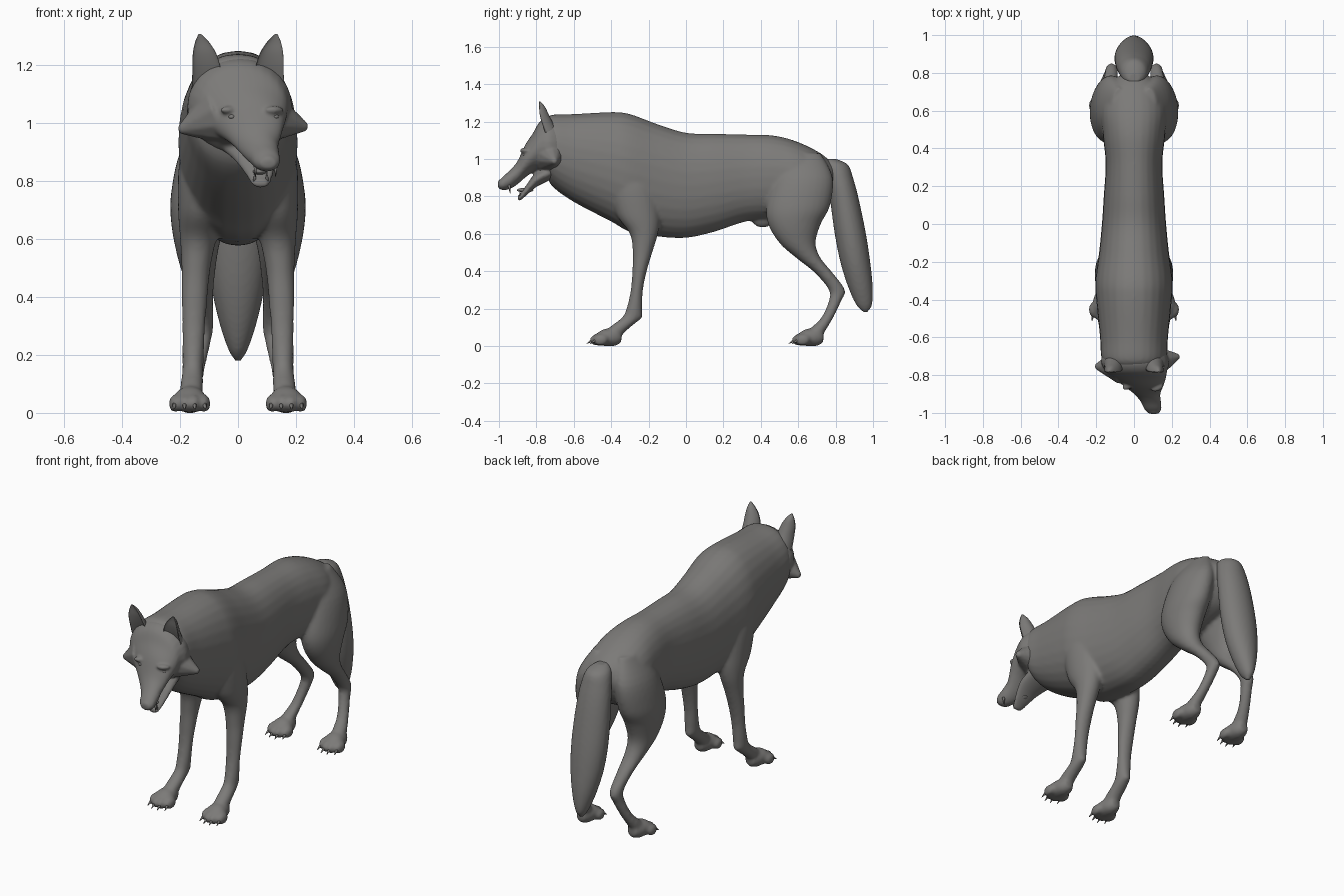
import bpy
import bmesh
from math import cos, sin, pi
from mathutils import Matrix, Vector

old = bpy.data.objects.get("Cube")
if old:
    bpy.data.objects.remove(old, do_unlink=True)

# One flat fur colour
fur = bpy.data.materials.new("warm grey fur")
fur.use_nodes = True
fur.diffuse_color = (.2, .195, .188, 1)
shader = fur.node_tree.nodes["Principled BSDF"]
shader.inputs["Base Color"].default_value = fur.diffuse_color
shader.inputs["Roughness"].default_value = .8


def spline(rows, steps):
    """Smoothly interpolate rows of numbers."""
    rows = [Vector(row) for row in rows]
    result = []
    for i in range(len(rows) - 1):
        before, start = rows[max(i - 1, 0)], rows[i]
        end, after = rows[i + 1], rows[min(i + 2, len(rows) - 1)]
        for step in range(steps):
            t = step / steps
            into, out = (end - before) / 2, (after - start) / 2
            gap = end - start
            result.append(start + into * t + (3 * gap - 2 * into - out) * t ** 2
                          + (into + out - 2 * gap) * t ** 3)
    return result + [rows[-1]]


def loft(bm, axis, rows, side=1, shift=0, dent=0, power=1, steps=5, sides=28):
    """Skin oval slices; a row is position, then low and high of both other axes."""
    rings = []
    for at, low_u, high_u, low_v, high_v in spline(rows, steps):
        ring = []
        for k in range(sides):
            c, s = cos(2 * pi * k / sides), sin(2 * pi * k / sides)
            c, s = [abs(n) ** power * (1 if n > 0 else -1) for n in (c, s)]
            if s < 0:
                s *= 1 - dent
            u = (low_u + high_u + (high_u - low_u) * c) / 2
            v = (low_v + high_v + (high_v - low_v) * s) / 2
            point = (u, at, v) if axis == "y" else (u, v, at)
            ring.append(bm.verts.new((point[0] * side, point[1] + shift, point[2])))
        rings.append(ring)
    for a, b in zip(rings, rings[1:]):
        for k in range(sides):
            n = (k + 1) % sides
            bm.faces.new((a[k], a[n], b[n], b[k]))
    bm.faces.new(rings[0])
    bm.faces.new(rings[-1])


def blob(bm, centre, size, turn=0):
    """Add an ellipsoid with the given half sizes."""
    matrix = (Matrix.Translation(centre) @ Matrix.Rotation(turn, 4, "Z")
              @ Matrix.Diagonal((*size, 1)))
    bmesh.ops.create_uvsphere(bm, u_segments=20, v_segments=12, radius=1, matrix=matrix)


def spike(bm, start, end, radius):
    """Add a pointed cone between two points."""
    start, end = Vector(start), Vector(end)
    way = end - start
    matrix = (Matrix.Translation((start + end) / 2)
              @ way.to_track_quat("Z", "Y").to_matrix().to_4x4())
    bmesh.ops.create_cone(bm, cap_ends=True, segments=10, radius1=radius,
                          radius2=radius / 8, depth=way.length, matrix=matrix)


def finish(name, bm, voxel=0, relax=5):
    """Make the object, optionally fusing its overlapping pieces."""
    bmesh.ops.recalc_face_normals(bm, faces=bm.faces)
    mesh = bpy.data.meshes.new(name)
    bm.to_mesh(mesh)
    bm.free()
    mesh.materials.append(fur)
    obj = bpy.data.objects.new(name, mesh)
    bpy.context.collection.objects.link(obj)
    for face in mesh.polygons:
        face.use_smooth = True
    if voxel:
        fuse = obj.modifiers.new("fuse", "REMESH")
        fuse.mode = "VOXEL"
        fuse.voxel_size = voxel
        fuse.use_smooth_shade = True
        soften = obj.modifiers.new("soften", "SMOOTH")
        soften.factor = .5
        soften.iterations = relax
    return obj


# Torso: position along the back, half width, belly height, back height
torso = [(-.76, .12, .96, 1.2), (-.72, .17, .86, 1.235), (-.6, .18, .77, 1.24),
         (-.4, .2, .665, 1.25), (-.3, .205, .61, 1.24), (-.15, .185, .585, 1.185),
         (0, .17, .578, 1.14), (.15, .16, .61, 1.135), (.32, .15, .665, 1.13),
         (.47, .165, .68, 1.125), (.6, .175, .7, 1.09), (.72, .14, .75, 1.03),
         (.79, .07, .85, .97)]
# Legs: height, inner and outer side, front and back
foreleg = [(.95, .06, .18, -.4, -.2), (.85, .04, .205, -.41, -.16),
           (.7, .05, .207, -.37, -.14), (.6, .075, .2, -.3, -.15),
           (.5, .095, .195, -.285, -.18), (.4, .105, .195, -.287, -.21),
           (.3, .113, .192, -.295, -.23), (.2, .118, .192, -.318, -.235),
           (.15, .12, .192, -.345, -.24), (.09, .12, .2, -.42, -.31),
           (.04, .125, .2, -.45, -.36)]
hindleg = [(1.03, .04, .12, .52, .72), (.9, .03, .2, .47, .785),
           (.75, .04, .232, .43, .77), (.65, .05, .23, .44, .72),
           (.55, .07, .212, .5, .693), (.47, .08, .19, .59, .72),
           (.39, .085, .168, .69, .785), (.3, .085, .152, .763, .85),
           (.24, .095, .157, .763, .83), (.15, .115, .177, .722, .787),
           (.08, .125, .2, .65, .745), (.04, .13, .2, .63, .72)]
paw = [(-.345, .14, .19, .02, .07), (-.38, .12, .21, 0, .09),
       (-.44, .11, .222, 0, .09), (-.485, .125, .215, .005, .06)]
paw_shift = 1.08

body = bmesh.new()
loft(body, "y", [(y, -w, w, low, high) for y, w, low, high in torso], power=.92)
blob(body, (0, .41, .68), (.035, .06, .048))
claws = bmesh.new()
for side in (1, -1):
    loft(body, "z", foreleg, side)
    loft(body, "z", hindleg, side)
    blob(body, (.155 * side, -.25, .16), (.02, .02, .02))
    for shift in (0, paw_shift):
        loft(body, "y", paw, side, shift)
        # Four splayed toes, the middle pair longer
        for toe in (-1.5, -.5, .5, 1.5):
            x = (.167 + toe * .034) * side
            y = -.485 + abs(toe) * .018 + shift
            blob(body, (x, y, .032), (.021, .04, .031), -toe * side * .1)
            spike(claws, (x, y - .025, .03), (x + toe * side * .003, y - .055, .012), .009)
finish("body", body, .01, 6)
finish("claws", claws)

# Tail hanging behind the hips
tail = bmesh.new()
loft(tail, "z", [(1.0, -.03, .03, .74, .8), (.97, -.065, .065, .73, .865),
                 (.9, -.085, .085, .75, .893), (.78, -.098, .098, .77, .925),
                 (.6, -.104, .104, .795, .962), (.45, -.094, .094, .825, .985),
                 (.32, -.067, .067, .865, .998), (.22, -.034, .034, .91, .995),
                 (.18, -.01, .01, .95, .97)])
finish("tail", tail, .01, 3)

# Head turned to its left: skull and muzzle, lower jaw, cheeks and brows
head = bmesh.new()
loft(head, "y", [(-.62, -.14, .14, .9, 1.2), (-.72, -.175, .185, .89, 1.225),
                 (-.78, -.15, .175, .92, 1.2), (-.82, -.105, .168, .925, 1.135),
                 (-.86, -.05, .155, .9, 1.075), (-.9, .0, .14, .865, .99),
                 (-.94, .035, .143, .84, .94), (-.98, .055, .145, .833, .905),
                 (-1.005, .08, .13, .845, .875)])
loft(head, "y", [(-.72, -.07, .13, .89, .97), (-.8, -.02, .135, .85, .93),
                 (-.85, .02, .125, .808, .865), (-.885, .045, .112, .778, .815),
                 (-.9, .06, .1, .782, .805)])
for tip, start in (((-.205, -.755, .975), (-.08, -.75, 1.02)),
                   ((.24, -.7, .985), (.1, -.73, 1.02))):
    spike(head, start, tip, .1)
for x, y in ((-.03, -.855), (.125, -.865)):
    blob(head, (x, y, 1.045), (.035, .02, .014), .5)
blob(head, (.105, -.992, .87), (.027, .016, .019))
finish("head", head, .007, 5)

# Eyes, fangs and tongue
features = bmesh.new()
for x, y in ((-.02, -.862), (.13, -.863)):
    blob(features, (x, y, 1.022), (.013, .011, .009), .5)
for x, y in ((.06, -.945), (.13, -.945)):
    spike(features, (x, y, .86), (x, y + .005, .815), .008)
for x in (.058, .1):
    spike(features, (x, -.885, .8), (x, -.89, .832), .007)
blob(features, (.075, -.86, .833), (.024, .045, .012))
finish("eyes_and_mouth", features)

# Upright ears, hollow in front
for side, label in ((1, "left"), (-1, "right")):
    ear = bmesh.new()
    loft(ear, "z", [(1.12, .05, .16, -.82, -.67), (1.19, .06, .157, -.83, -.71),
                    (1.24, .075, .156, -.83, -.735), (1.28, .1, .148, -.815, -.755),
                    (1.308, .128, .136, -.79, -.78)], side, dent=1.25)
    finish(label + "_ear", ear)
